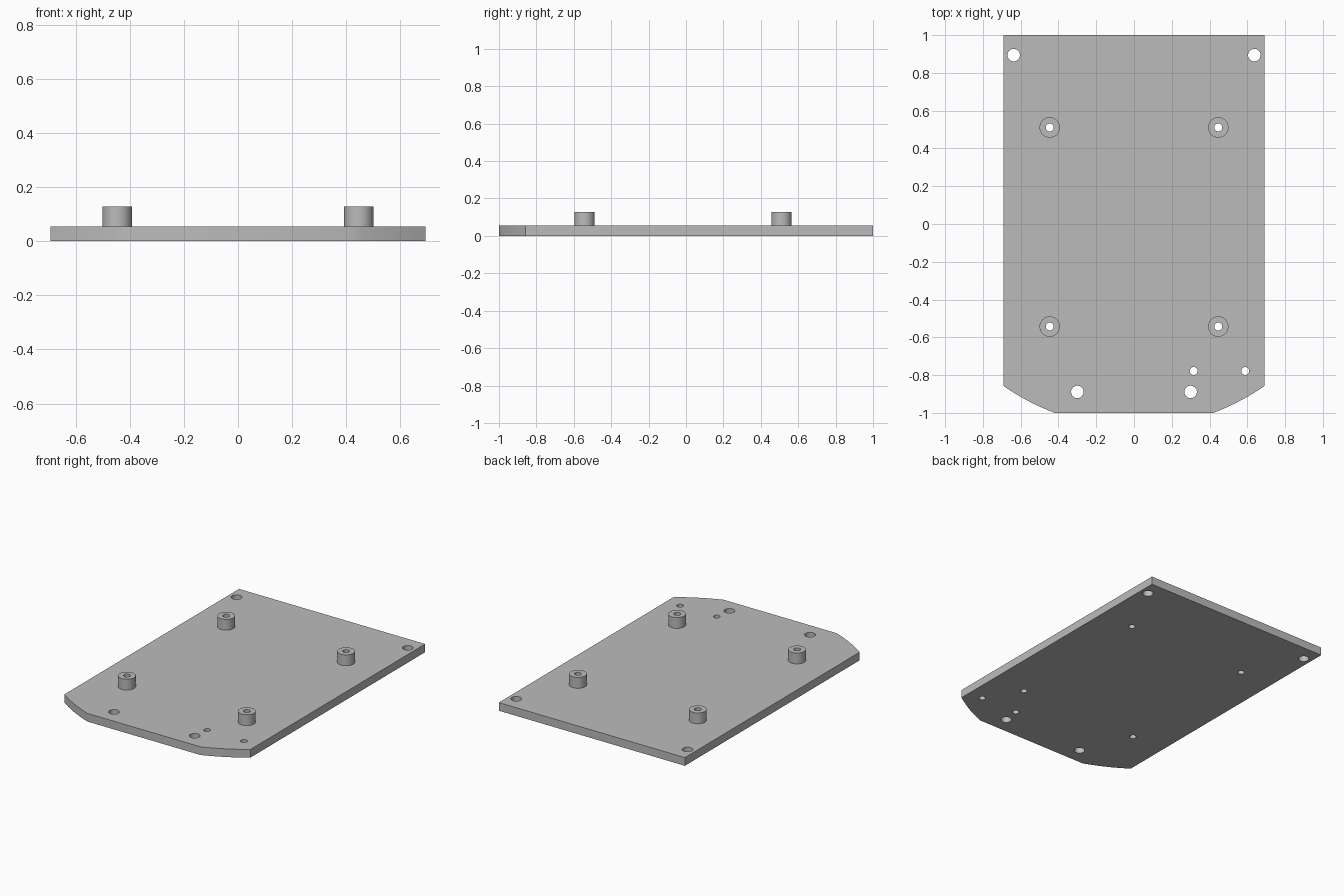
import bpy, bmesh, math

cube = bpy.data.objects.get("Cube")
if cube:
    bpy.data.objects.remove(cube, do_unlink=True)

THICK, TOP = 0.055, 0.128
HALF_W, FRONT_W, CORNER_Y = 0.692, 0.42, -0.857
PIN_R, BOLT_R, POST_R = 0.021, 0.033, 0.054

grey = bpy.data.materials.new("plain grey")
grey.use_nodes = True
grey.diffuse_color = (0.5, 0.5, 0.5, 1)
grey.node_tree.nodes["Principled BSDF"].inputs["Base Color"].default_value = (0.5, 0.5, 0.5, 1)


def prism(name, outline, z0, z1):
    """Extrude a closed outline from z0 to z1."""
    bm = bmesh.new()
    face = bm.faces.new([bm.verts.new((x, y, z0)) for x, y in outline])
    new = bmesh.ops.extrude_face_region(bm, geom=[face])["geom"]
    verts = [g for g in new if isinstance(g, bmesh.types.BMVert)]
    bmesh.ops.translate(bm, verts=verts, vec=(0, 0, z1 - z0))
    bmesh.ops.recalc_face_normals(bm, faces=bm.faces)
    mesh = bpy.data.meshes.new(name)
    bm.to_mesh(mesh)
    bm.free()
    obj = bpy.data.objects.new(name, mesh)
    bpy.context.collection.objects.link(obj)
    mesh.materials.append(grey)
    return obj


def circle(x, y, r, n=40):
    return [(x + r * math.cos(math.tau * i / n), y + r * math.sin(math.tau * i / n))
            for i in range(n)]


def activate(obj):
    bpy.ops.object.select_all(action="DESELECT")
    obj.select_set(True)
    bpy.context.view_layer.objects.active = obj


def drill(obj, holes):
    """Cut round through-holes given as (x, y, radius)."""
    for x, y, r in holes:
        cutter = prism("hole_cutter", circle(x, y, r), -0.1, 0.3)
        cutter.hide_render = True
        activate(obj)
        mod = obj.modifiers.new("hole", "BOOLEAN")
        mod.operation, mod.solver, mod.object = "DIFFERENCE", "EXACT", cutter
        bpy.ops.object.modifier_apply(modifier=mod.name)
        bpy.data.objects.remove(cutter, do_unlink=True)
    activate(obj)
    bpy.ops.object.shade_smooth_by_angle(angle=math.radians(30))


# Base plate with bowed front corners
ARC_Y, ARC_R = 0.13, 1.205
a0 = math.atan2(FRONT_W, 1 + ARC_Y)
a1 = math.atan2(HALF_W, ARC_Y - CORNER_Y)
bow = []
for i in range(9):
    a = a0 + (a1 - a0) * i / 8
    bow.append((ARC_R * math.sin(a), ARC_Y - ARC_R * math.cos(a)))
bow[0], bow[-1] = (FRONT_W, -1), (HALF_W, CORNER_Y)
outline = bow + [(HALF_W, 1), (-HALF_W, 1)] + [(-x, y) for x, y in reversed(bow)]
plate = prism("base_plate", outline, 0, THICK)

# Four hollow standoffs
posts = [(x, y) for x in (-0.446, 0.446) for y in (-0.543, 0.511)]
for x, y in posts:
    side = ("back" if y > 0 else "front") + ("_left" if x > 0 else "_right")
    post = prism(side + "_standoff", circle(x, y, POST_R), THICK, TOP)
    drill(post, [(x, y, PIN_R)])

# Through-holes in the plate
holes = [(x, y, PIN_R) for x, y in posts]
holes += [(s * x, y, BOLT_R) for s in (-1, 1) for x, y in ((0.637, 0.894), (0.3, -0.889))]
holes += [(x, -0.778, PIN_R) for x in (0.316, 0.589)]
drill(plate, holes)
